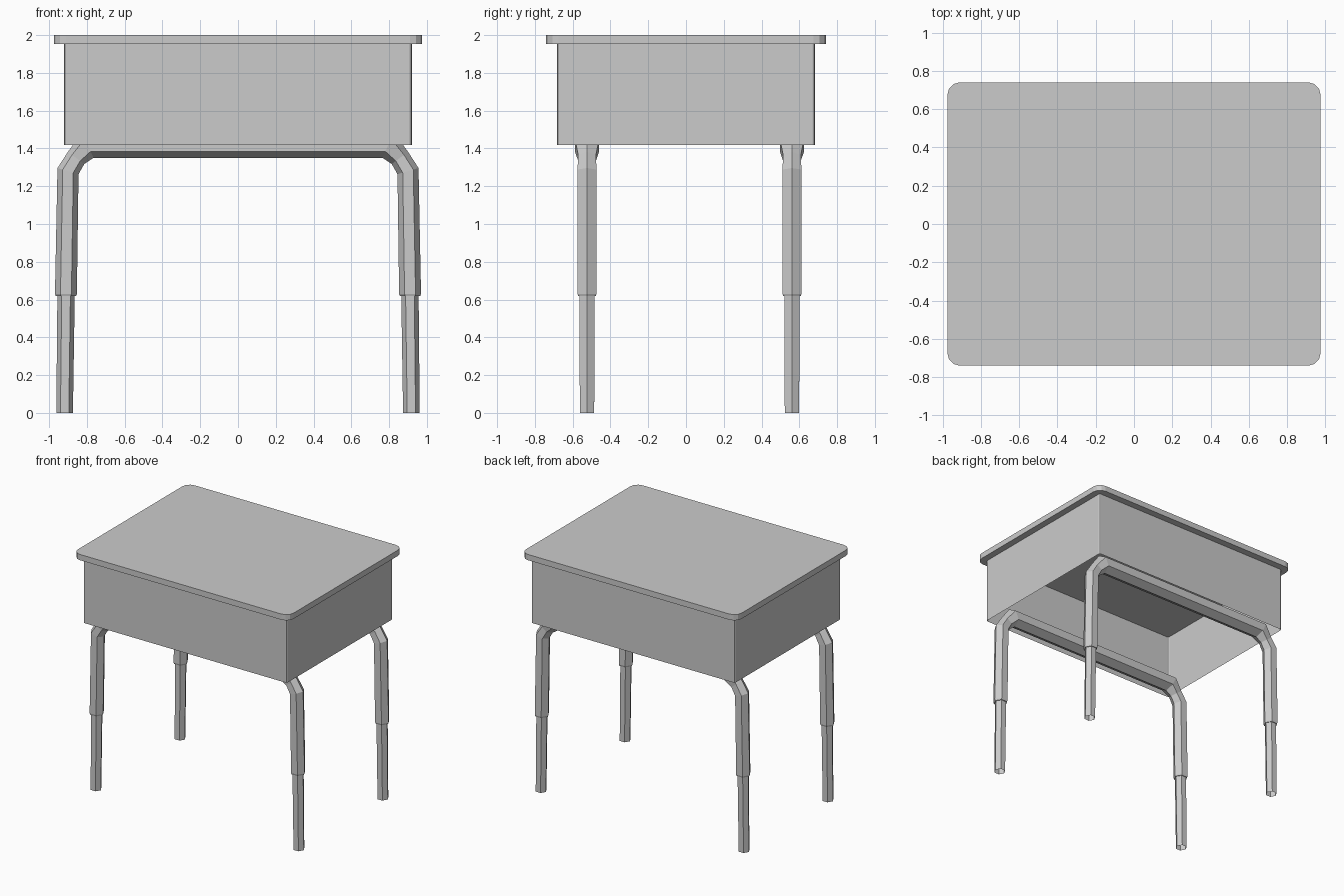
import bpy, bmesh, math
from mathutils import Vector

if "Cube" in bpy.data.objects:
    bpy.data.objects.remove(bpy.data.objects["Cube"], do_unlink=True)

GREY = (0.6, 0.6, 0.6, 1)
grey = bpy.data.materials.new("plain grey")
grey.use_nodes = True
grey.diffuse_color = GREY
grey.node_tree.nodes["Principled BSDF"].inputs["Base Color"].default_value = GREY


def finish(name, bm):
    bmesh.ops.recalc_face_normals(bm, faces=bm.faces[:])
    mesh = bpy.data.meshes.new(name)
    bm.to_mesh(mesh)
    bm.free()
    mesh.materials.append(grey)
    obj = bpy.data.objects.new(name, mesh)
    bpy.context.collection.objects.link(obj)
    return obj


def rounded_slab(name, half_x, half_y, z0, z1, radius, segments, open_bottom=False):
    """Upright prism with rounded corners."""
    bm = bmesh.new()
    outline = []
    for i, (sx, sy) in enumerate([(1, 1), (-1, 1), (-1, -1), (1, -1)]):
        for k in range(segments + 1):
            a = math.pi / 2 * (i + k / segments)
            outline.append((sx * (half_x - radius) + radius * math.cos(a),
                            sy * (half_y - radius) + radius * math.sin(a)))
    low = [bm.verts.new((x, y, z0)) for x, y in outline]
    high = [bm.verts.new((x, y, z1)) for x, y in outline]
    n = len(outline)
    for i in range(n):
        j = (i + 1) % n
        bm.faces.new((low[i], low[j], high[j], high[i]))
    if not open_bottom:
        bm.faces.new(low)
        bm.faces.new(high)
    return finish(name, bm)


def hex_tube(name, path, y, capped):
    """Six-sided tube along (x, z, radius) points in the plane at y."""
    bm = bmesh.new()
    pts = [Vector((x, y, z)) for x, z, r in path]
    rings = []
    for i, p in enumerate(pts):
        tangent = Vector()
        if i > 0:
            tangent += (p - pts[i - 1]).normalized()
        if i < len(pts) - 1:
            tangent += (pts[i + 1] - p).normalized()
        tangent.normalize()
        side = Vector((0, 1, 0))
        normal = side.cross(tangent)
        r = path[i][2]
        rings.append([bm.verts.new(p + r * (math.cos(k * math.pi / 3) * normal
                                            + math.sin(k * math.pi / 3) * side))
                      for k in range(6)])
    for a, b in zip(rings, rings[1:]):
        for k in range(6):
            j = (k + 1) % 6
            bm.faces.new((a[k], a[j], b[j], b[k]))
    if capped:
        bm.faces.new(rings[0])
        bm.faces.new(rings[-1])
    return finish(name, bm)


# Desk top and the storage box below it, open underneath
rounded_slab("desk_top", 0.975, 0.74, 1.953, 2.0, 0.065, 3)
rounded_slab("storage_box", 0.92, 0.683, 1.417, 1.955, 0.014, 2, open_bottom=True)

# Bent tube frames with thinner adjustable legs inside their ends
half_frame = [(-0.911, 0.618, 0.053), (-0.911, 0.63, 0.058), (-0.9, 1.28, 0.058),
              (-0.857, 1.35, 0.054), (-0.795, 1.418, 0.074)]
frame = half_frame + [(-x, z, r) for x, z, r in reversed(half_frame)]
for end, y in (("front", -0.524), ("back", 0.561)):
    hex_tube(end + "_frame", frame, y, True)
    for side, s in (("right", -1), ("left", 1)):
        hex_tube(f"{end}_{side}_lower_leg",
                 [(s * 0.918, 0, 0.044), (s * 0.91, 0.64, 0.046)], y, False)
